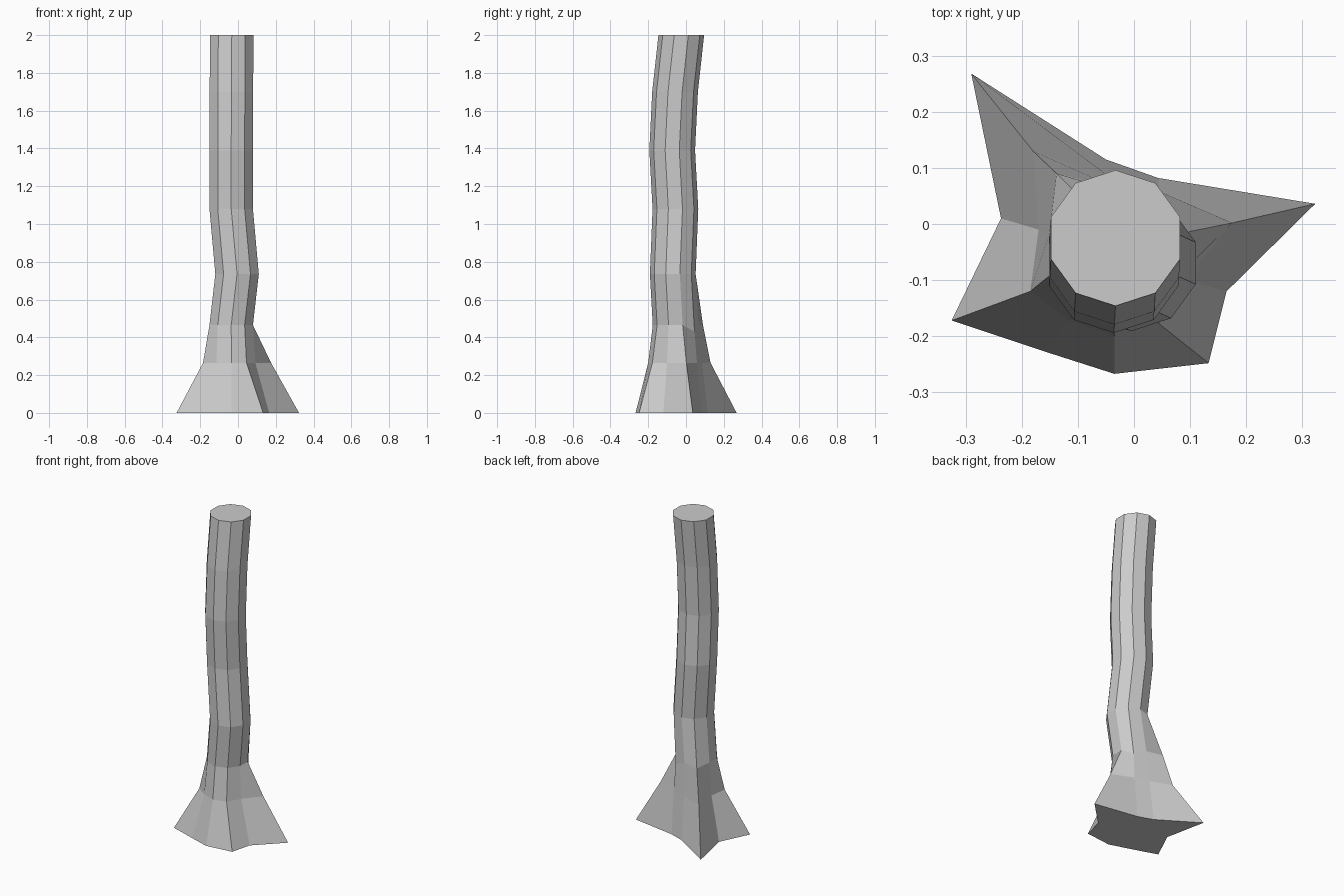
import bpy, bmesh, math

if "Cube" in bpy.data.objects:
    bpy.data.objects.remove(bpy.data.objects["Cube"])

SIDES = 10

def ring(cx, cy, z, r=0.121):
    """Regular ten-sided section, first corner at the back, going clockwise."""
    return [(cx + r * math.cos(math.pi / 2 - i * math.tau / SIDES),
             cy + r * math.sin(math.pi / 2 - i * math.tau / SIDES), z)
            for i in range(SIDES)]

# Root outline on the ground: pointed buttress roots
base = [(-.05, .115), (.043, .082), (.323, .036), (.165, -.12), (.133, -.248),
        (-.035, -.267), (-.16, -.227), (-.325, -.172), (-.237, .01), (-.29, .268)]
# Root outline partway up the flare
flare = [(-.045, .085), (.045, .058), (.175, .002), (.092, -.1), (.045, -.178),
         (-.035, -.2), (-.115, -.172), (-.185, -.12), (-.17, -.01), (-.18, .13)]

# Collar where the roots merge into the trunk
collar = ring(-.036, -.055, .465)
collar[1] = (.04, .045, .43)
collar[9] = (-.138, .09, .465)

# Gently winding trunk sections
path = [(-.005, -.07, .735), (-.036, -.056, 1.08), (-.036, -.073, 1.39),
        (-.035, -.058, 1.70), (-.033, -.025, 2.0)]
sections = [[(x, y, 0) for x, y in base], [(x, y, .265) for x, y in flare], collar]
sections += [ring(*p) for p in path]

# Skin the sections and close both ends
bm = bmesh.new()
rows = [[bm.verts.new(c) for c in s] for s in sections]
for a, b in zip(rows, rows[1:]):
    for i in range(SIDES):
        j = (i + 1) % SIDES
        bm.faces.new((a[i], b[i], b[j], a[j]))
bm.faces.new(rows[0])
bm.faces.new(rows[-1][::-1])
bmesh.ops.recalc_face_normals(bm, faces=bm.faces[:])

mesh = bpy.data.meshes.new("tree_trunk")
bm.to_mesh(mesh)
bm.free()
bpy.context.collection.objects.link(bpy.data.objects.new("tree_trunk", mesh))
